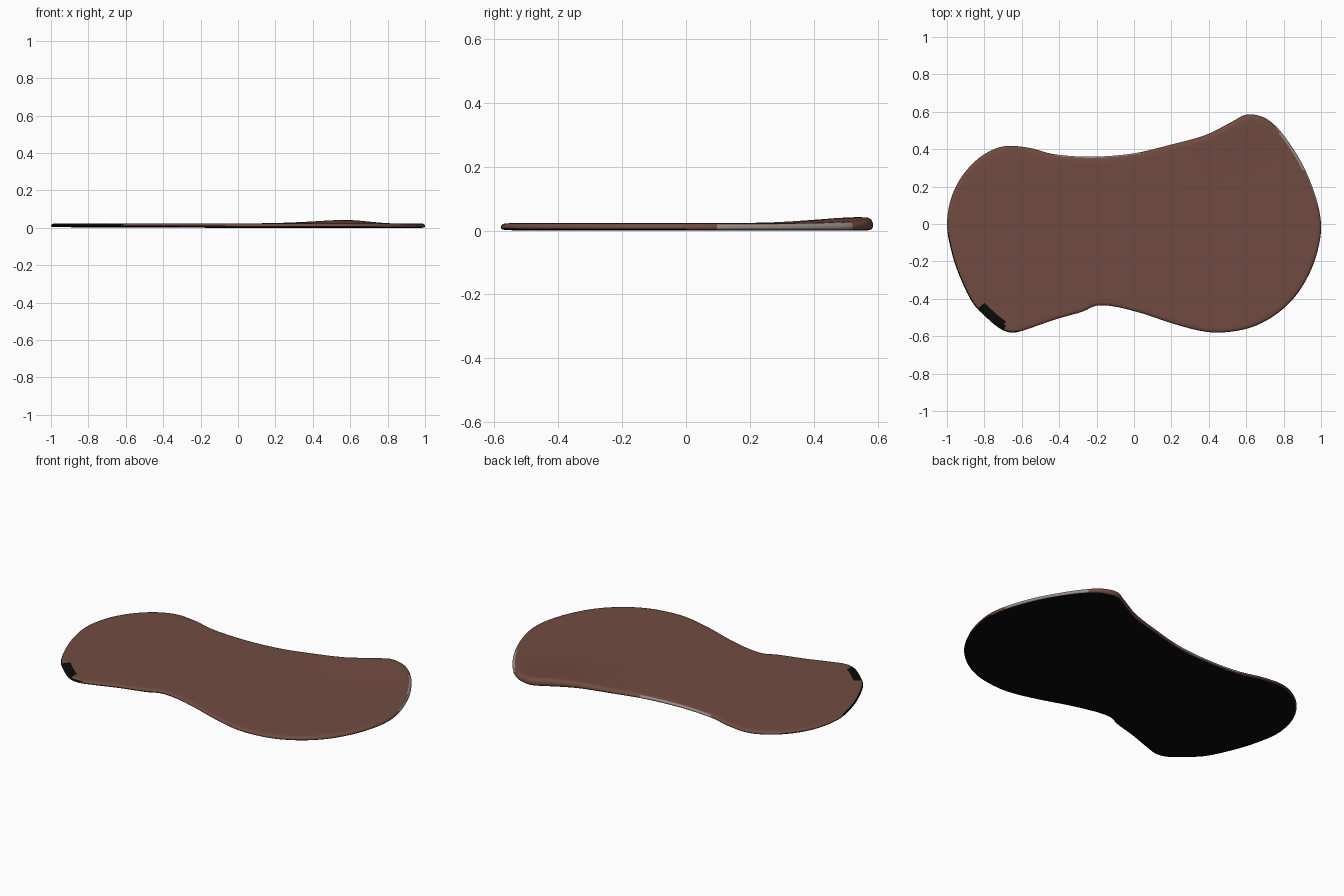
import bpy, bmesh, math
from mathutils import Vector

if "Cube" in bpy.data.objects:
    bpy.data.objects.remove(bpy.data.objects["Cube"])

# Outline of the hide, clockwise seen from above
OUTLINE = [(-1, 0), (-.98, .13), (-.93, .24), (-.85, .335), (-.76, .395), (-.67, .418), (-.55, .405),
           (-.42, .372), (-.22, .36), (0, .378), (.2, .425), (.38, .475), (.52, .545), (.59, .582),
           (.65, .583), (.72, .555), (.8, .475), (.9, .32), (.97, .15), (1, 0), (.985, -.13),
           (.94, -.26), (.86, -.39), (.75, -.49), (.62, -.555), (.47, -.58), (.35, -.57), (.2, -.53),
           (.05, -.48), (-.1, -.442), (-.2, -.437), (-.28, -.47), (-.42, -.51), (-.55, -.555),
           (-.64, -.58), (-.71, -.563), (-.8, -.49), (-.87, -.41), (-.94, -.26), (-.98, -.13)]


def material(name, rgb):
    m = bpy.data.materials.new(name)
    m.diffuse_color = (*rgb, 1)
    m.use_nodes = True
    m.node_tree.nodes["Principled BSDF"].inputs["Base Color"].default_value = m.diffuse_color
    return m


def smooth_loop(points, steps):
    """Closed Catmull-Rom curve through the points."""
    p = [Vector(q) for q in points]
    n, out = len(p), []
    for i in range(n):
        a, b, c, d = p[i - 1], p[i], p[(i + 1) % n], p[(i + 2) % n]
        for s in range(steps):
            t = s / steps
            out.append(.5 * (2 * b + (c - a) * t + (2 * a - 5 * b + 4 * c - d) * t * t
                             + (3 * b - a - 3 * c + d) * t ** 3))
    return out


def raised(x, y):
    """Lift of the top surface towards the back right corner."""
    sx = .33 if x < .57 else .17
    return .019 * math.exp(-((x - .57) / sx) ** 2 - (max(.55 - y, 0) / .2) ** 2)


loop = smooth_loop(OUTLINE, 6)
n = len(loop)
normals = []
for i in range(n):
    t = (loop[(i + 1) % n] - loop[i - 1]).normalized()
    normals.append(Vector((-t.y, t.x)))
centre = Vector((.03, -.03))

# Rings from the middle of the underside, round the edge, to the middle of the top:
# (scale about centre, inset from the edge, share of thickness)
RINGS = [(.35, 0, 0), (.7, 0, 0), (1, .02, 0), (1, .006, .08), (1, .001, .25), (1, 0, .45),
         (1, .002, .65), (1, .006, .85), (1, .014, .97), (1, .03, 1), (1, .05, 1),
         (.88, .03, 1), (.75, .02, 1), (.6, 0, 1), (.4, 0, 1), (.2, 0, 1)]

bm = bmesh.new()


def point(p, share):
    base = .004 * (1 - min(1, max(0, (p.x + p.y + .9) / 1.2)))
    top = .023 + raised(p.x, p.y)
    return bm.verts.new((p.x, p.y, base + (top - base) * share))


rings = []
for scale, inset, share in RINGS:
    rings.append([point(centre + (q - centre) * scale - nm * inset, share)
                  for q, nm in zip(loop, normals)])


def colour(f, k):
    """0 brown, 1 black, 2 grey."""
    x, y, _ = f.calc_center_median()
    if k <= 2:
        return 1                                                    # underside and lower edge
    if math.hypot(x + .78, y + .52) < .085 + .012 * math.sin(60 * x):
        return 1                                                    # dark corner patch
    if k <= 6 and x < -.62 and y < -.05:
        return 1                                                    # dark left edge
    if k <= 3 and y < 0:
        return 1
    if k <= 6 and x > .74 and .09 < y < .52:
        return 2                                                    # pale right edge
    if k == 7 and .78 < x < .91 and y > .3:
        return 2
    if 4 <= k <= 6 and -.42 < x < 0.02 and y > .3:
        return 2                                                    # pale back edge
    return 0


for k in range(len(rings) - 1):
    a, b = rings[k], rings[k + 1]
    for i in range(n):
        j = (i + 1) % n
        f = bm.faces.new((a[j], a[i], b[i], b[j]))
        f.material_index = colour(f, k)
# Close the middle of both sides
for ring, share, mat in ((rings[0], 0, 1), (rings[-1], 1, 0)):
    c = point(centre, share)
    for i in range(n):
        f = bm.faces.new((ring[i], ring[(i + 1) % n], c))
        f.material_index = mat
bmesh.ops.recalc_face_normals(bm, faces=bm.faces)

# Stand on the ground
low = min(v.co.z for v in bm.verts)
for v in bm.verts:
    v.co.z -= low
mesh = bpy.data.meshes.new("hide_rug")
bm.to_mesh(mesh)
bm.free()
for m in (material("brown_leather", (.165, .071, .053)), material("black_underside", (.003, .003, .003)),
          material("pale_grey_edge", (.33, .28, .25))):
    mesh.materials.append(m)
rug = bpy.data.objects.new("hide_rug", mesh)
bpy.context.collection.objects.link(rug)
bpy.context.view_layer.objects.active = rug
rug.select_set(True)
bpy.ops.object.shade_smooth_by_angle(angle=math.radians(40))
